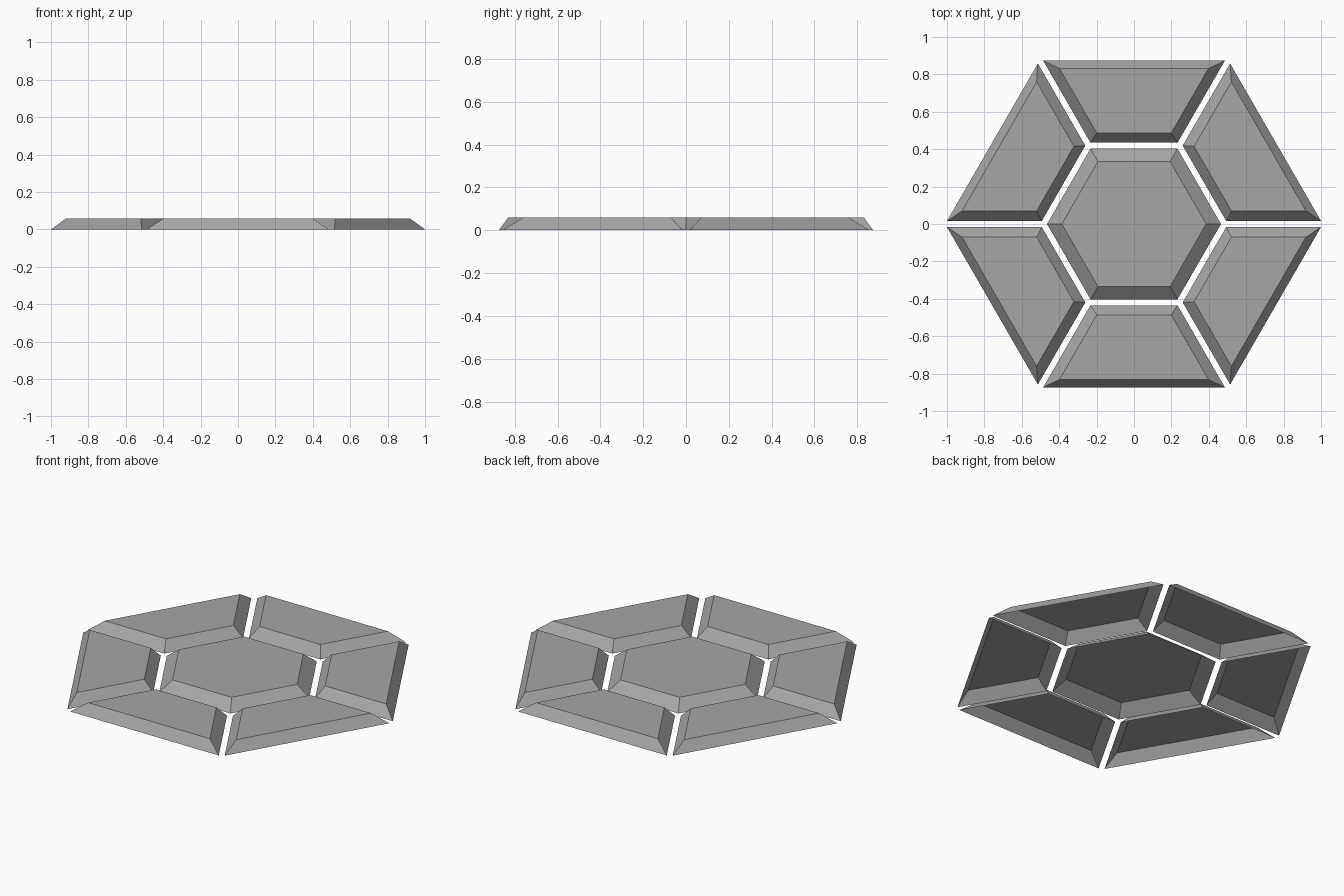
import bpy
import bmesh
from math import sin, cos, pi, radians

HEIGHT = 0.059

cube = bpy.data.objects.get("Cube")
if cube:
    bpy.data.objects.remove(cube, do_unlink=True)

# One plain grey for every tile
grey = bpy.data.materials.new("stone_grey")
grey.use_nodes = True
grey.diffuse_color = (0.38, 0.38, 0.38, 1)
grey.node_tree.nodes["Principled BSDF"].inputs["Base Color"].default_value = grey.diffuse_color


def make_tile(name, base, top, angle=0):
    """Hollow bevelled tile, open underneath; outlines run counter-clockwise."""
    bm = bmesh.new()
    low = [bm.verts.new((x, y, 0)) for x, y in base]
    high = [bm.verts.new((x, y, HEIGHT)) for x, y in top]
    bm.faces.new(high)
    count = len(low)
    for i in range(count):
        j = (i + 1) % count
        bm.faces.new((low[i], low[j], high[j], high[i]))
    mesh = bpy.data.meshes.new(name)
    bm.to_mesh(mesh)
    bm.free()
    mesh.materials.append(grey)
    tile = bpy.data.objects.new(name, mesh)
    tile.rotation_euler.z = angle
    bpy.context.collection.objects.link(tile)


def hexagon(radius):
    return [(radius * cos(i * pi / 3), radius * sin(i * pi / 3)) for i in range(6)]


def trapezoid(inner_x, inner_y, outer_x, outer_y):
    return [(-inner_x, inner_y), (inner_x, inner_y), (outer_x, outer_y), (-outer_x, outer_y)]


# Centre tile
make_tile("centre_tile", hexagon(0.465), hexagon(0.386))

# Ring of six outer tiles
places = ["back", "back_left", "front_left", "front", "front_right", "back_right"]
for i, place in enumerate(places):
    make_tile(place + "_tile",
              trapezoid(0.233, 0.435, 0.486, 0.874),
              trapezoid(0.199, 0.486, 0.398, 0.831),
              radians(-60 * i))
